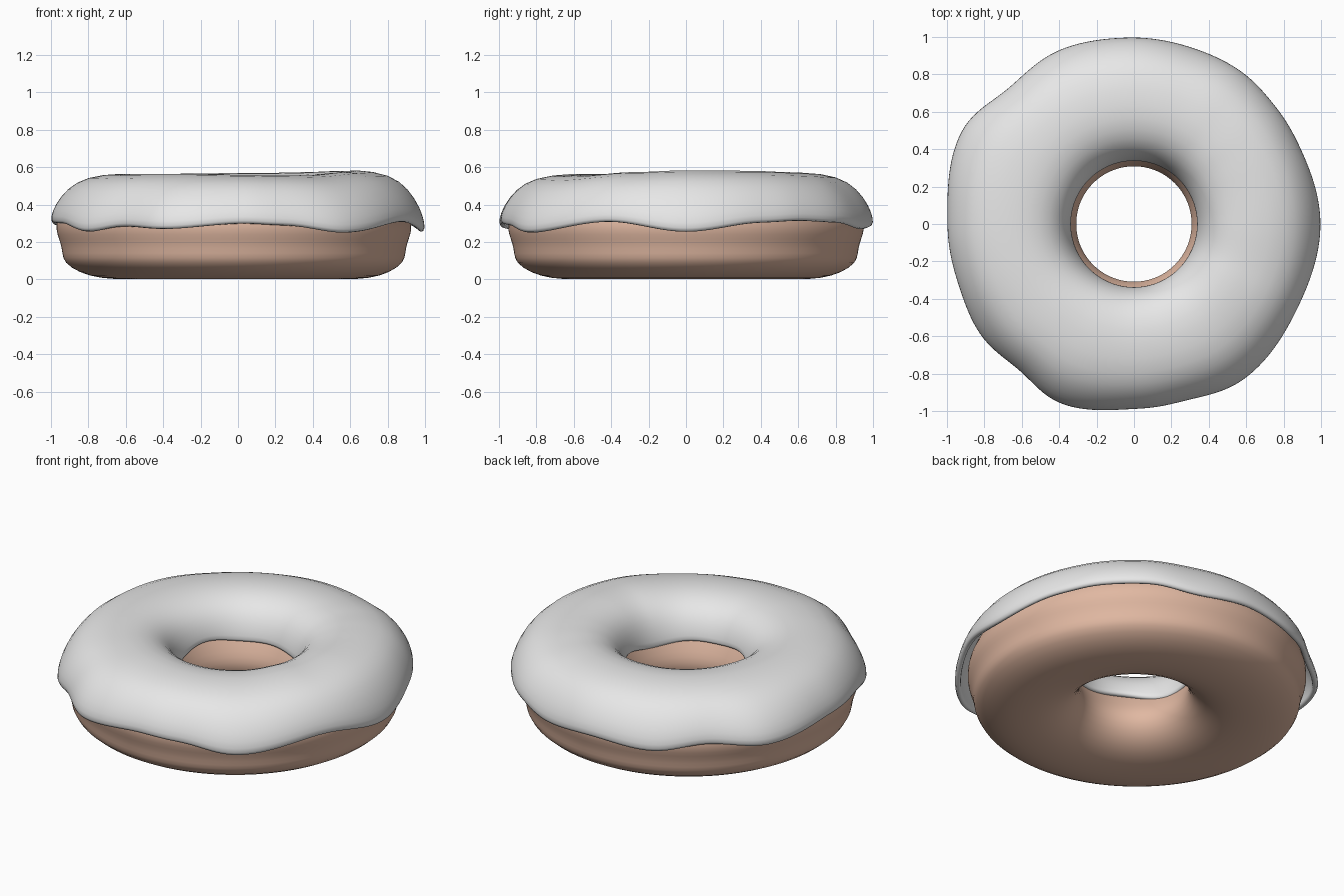
import bpy, bmesh, math

SEGMENTS = 96
HOLE = 0.335

old = bpy.data.objects.get("Cube")
if old:
    bpy.data.objects.remove(old, do_unlink=True)


def material(name, rgb):
    m = bpy.data.materials.new(name)
    m.use_nodes = True
    colour = (*rgb, 1)
    m.diffuse_color = colour
    m.node_tree.nodes["Principled BSDF"].inputs["Base Color"].default_value = colour
    return m


def ring_surface(name, mat, section, closed):
    """Sweep section(angle) -> [(radius, z), ...] around the z axis."""
    bm = bmesh.new()
    rings = []
    for i in range(SEGMENTS):
        a = math.tau * i / SEGMENTS
        rings.append([bm.verts.new((r * math.cos(a), r * math.sin(a), z))
                      for r, z in section(a)])
    count = len(rings[0])
    for i, ring in enumerate(rings):
        after = rings[(i + 1) % SEGMENTS]
        for j in range(count if closed else count - 1):
            k = (j + 1) % count
            bm.faces.new((ring[j], after[j], after[k], ring[k]))
    mesh = bpy.data.meshes.new(name)
    bm.to_mesh(mesh)
    bm.free()
    mesh.polygons.foreach_set("use_smooth", [True] * len(mesh.polygons))
    mesh.materials.append(mat)
    obj = bpy.data.objects.new(name, mesh)
    bpy.context.collection.objects.link(obj)
    return obj


def smooth(obj):
    sub = obj.modifiers.new("Smooth", "SUBSURF")
    sub.levels = sub.render_levels = 1


# Dough ring: flat base, waisted side, hole that flares downwards
DOUGH = [(0.60, 0.0), (0.72, 0.005), (0.83, 0.035), (0.91, 0.09), (0.917, 0.14),
         (0.925, 0.19), (0.945, 0.24), (0.953, 0.29), (0.935, 0.36), (0.87, 0.45),
         (0.76, 0.51), (0.62, 0.525), (0.49, 0.49), (0.41, 0.42), (0.37, 0.36),
         (0.34, 0.30), (0.312, 0.24), (0.303, 0.18), (0.33, 0.11), (0.40, 0.045),
         (0.50, 0.01)]

dough = ring_surface("dough_ring", material("baked dough", (0.75, 0.48, 0.36)),
                     lambda a: DOUGH, True)
for v in dough.data.vertices:
    # The outer side sits slightly off centre
    r = math.hypot(v.co.x, v.co.y)
    v.co.x -= 0.022 * max(0, min(1, (r - 0.3) / 0.6))
smooth(dough)

# Icing outline: angle in degrees, outer radius, hem height, top height
OUTLINE = [(0, 1.0, 0.25, 0.59), (25, 0.98, 0.30, 0.587), (38, 0.985, 0.31, 0.585),
           (55, 1.0, 0.30, 0.58), (72, 0.995, 0.265, 0.577), (92, 1.0, 0.285, 0.575),
           (114, 1.015, 0.26, 0.572), (132, 0.99, 0.30, 0.57), (151, 1.05, 0.275, 0.57),
           (180, 1.0, 0.30, 0.57), (198, 0.995, 0.295, 0.57), (217, 1.015, 0.25, 0.57),
           (231, 0.995, 0.28, 0.57), (247, 1.04, 0.265, 0.57), (272, 0.99, 0.295, 0.565),
           (285, 0.985, 0.285, 0.562), (304, 1.02, 0.245, 0.562), (335, 0.985, 0.305, 0.58),
           (360, 1.0, 0.25, 0.59)]
# Section from outer hem over the crown to inner hem: radial share, height share
OUTER = [(0.995, 0.0), (1.002, 0.13), (0.965, 0.38), (0.87, 0.69), (0.72, 0.92)]
INNER = [(0.44, 1.0), (0.25, 0.93), (0.11, 0.72), (0.035, 0.4), (0.005, 0.12), (0.0, 0.0)]


def icing_section(a):
    deg = math.degrees(a)
    for lo, hi in zip(OUTLINE, OUTLINE[1:]):
        if lo[0] <= deg < hi[0]:
            s = (deg - lo[0]) / (hi[0] - lo[0])
            s = s * s * (3 - 2 * s)
            radius, hem, top = (p + (q - p) * s for p, q in zip(lo[1:], hi[1:]))
            break
    inner_hem = 0.325 + 0.014 * math.sin(3 * a + 0.5) + 0.01 * math.sin(5 * a)
    points = []
    for share, rise in OUTER + INNER:
        bottom = hem if share > 0.5 else inner_hem
        reach = 1.0 + (radius - 1.0) * share ** 2
        points.append((HOLE + share * (reach - HOLE), bottom + rise * (top - bottom)))
    return points


icing = ring_surface("icing", material("white icing", (0.8, 0.8, 0.8)), icing_section, False)
shell = icing.modifiers.new("Thickness", "SOLIDIFY")
shell.thickness = 0.035
shell.offset = -1
smooth(icing)
